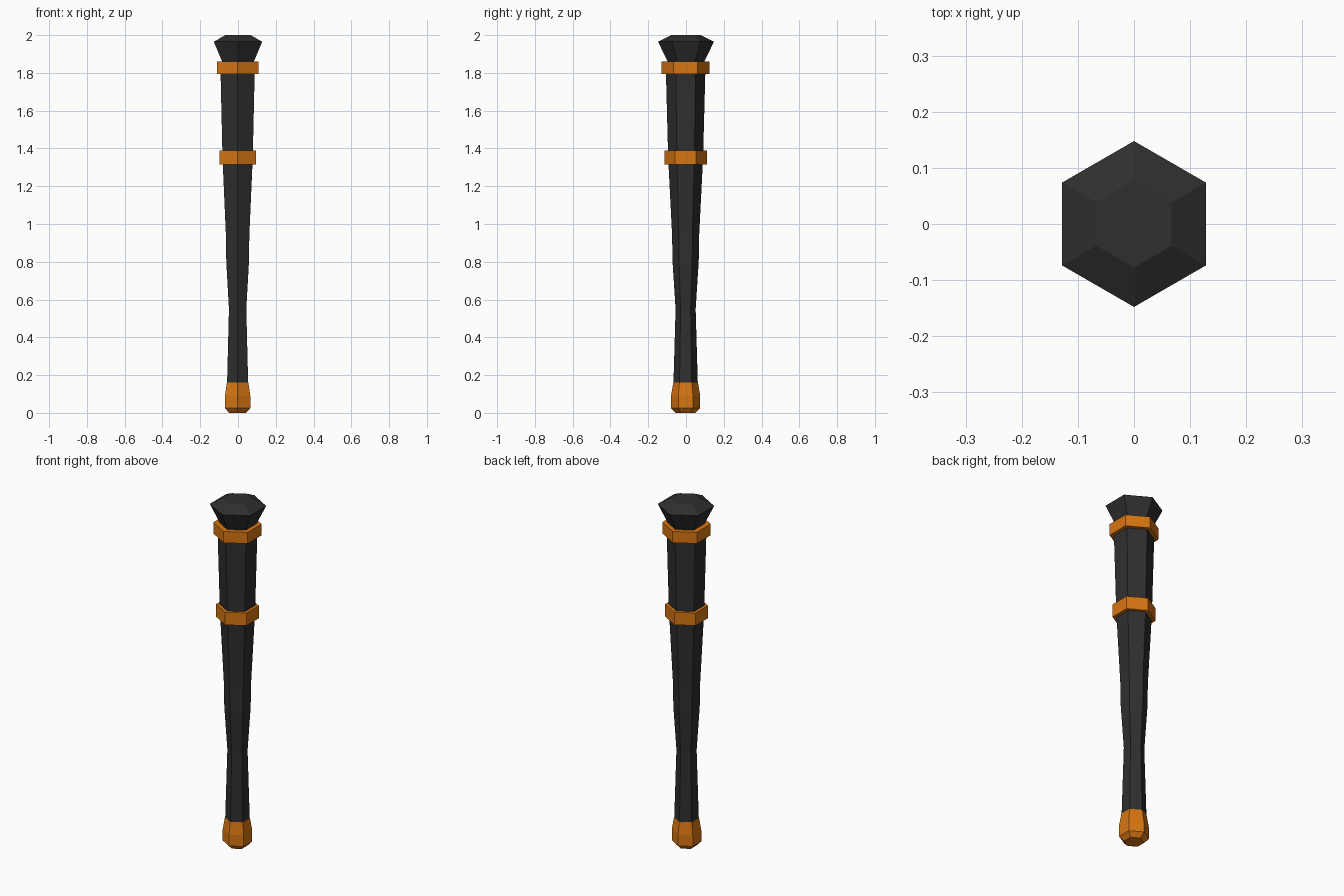
import bpy, bmesh, math

if "Cube" in bpy.data.objects:
    bpy.data.objects.remove(bpy.data.objects["Cube"])

def material(name, rgb):
    m = bpy.data.materials.new(name)
    m.diffuse_color = (*rgb, 1)
    m.use_nodes = True
    m.node_tree.nodes["Principled BSDF"].inputs["Base Color"].default_value = m.diffuse_color
    return m

BLACK = material("charcoal", (0.028, 0.028, 0.028))
ORANGE = material("orange", (0.68, 0.18, 0.006))
OFFSET = -0.002  # shaft and fittings sit slightly off the head's centre

def hex_loft(name, profile, mat, offset=OFFSET, closed=False):
    """Stack hexagons given as (z, half width across flats), corners on +-y."""
    bm = bmesh.new()
    rings = []
    for z, flat in profile:
        r = flat / math.cos(math.pi / 6)
        rings.append([bm.verts.new((offset + r * math.cos(math.radians(30 + 60 * i)),
                                    offset + r * math.sin(math.radians(30 + 60 * i)), z))
                      for i in range(6)])
    pairs = list(zip(rings, rings[1:]))
    if closed:
        pairs.append((rings[-1], rings[0]))
    for a, b in pairs:
        for i in range(6):
            j = (i + 1) % 6
            bm.faces.new((a[i], a[j], b[j], b[i]))
    if not closed:
        bm.faces.new(rings[0][::-1])
        bm.faces.new(rings[-1])
    bmesh.ops.recalc_face_normals(bm, faces=bm.faces)
    me = bpy.data.meshes.new(name)
    bm.to_mesh(me)
    bm.free()
    me.materials.append(mat)
    ob = bpy.data.objects.new(name, me)
    bpy.context.collection.objects.link(ob)
    return ob

# tapered shaft
hex_loft("shaft", [(0.15, 0.056), (0.55, 0.046), (0.80, 0.060), (0.94, 0.062),
                   (1.35, 0.080), (1.83, 0.091)], BLACK)

# flared head with a bevelled top
hex_loft("head", [(1.82, 0.075), (1.86, 0.084), (1.965, 0.128), (2.0, 0.067)], BLACK, 0)

# pommel at the foot
hex_loft("pommel", [(0.0, 0.045), (0.025, 0.067), (0.09, 0.067), (0.16, 0.057)], ORANGE)

# two orange bands
for name, z0, z1, outer, inner in (("lower_band", 1.315, 1.388, 0.097, 0.076),
                                   ("upper_band", 1.795, 1.860, 0.110, 0.082)):
    hex_loft(name, [(z0, inner), (z0, outer), (z1, outer), (z1, inner)], ORANGE, closed=True)
